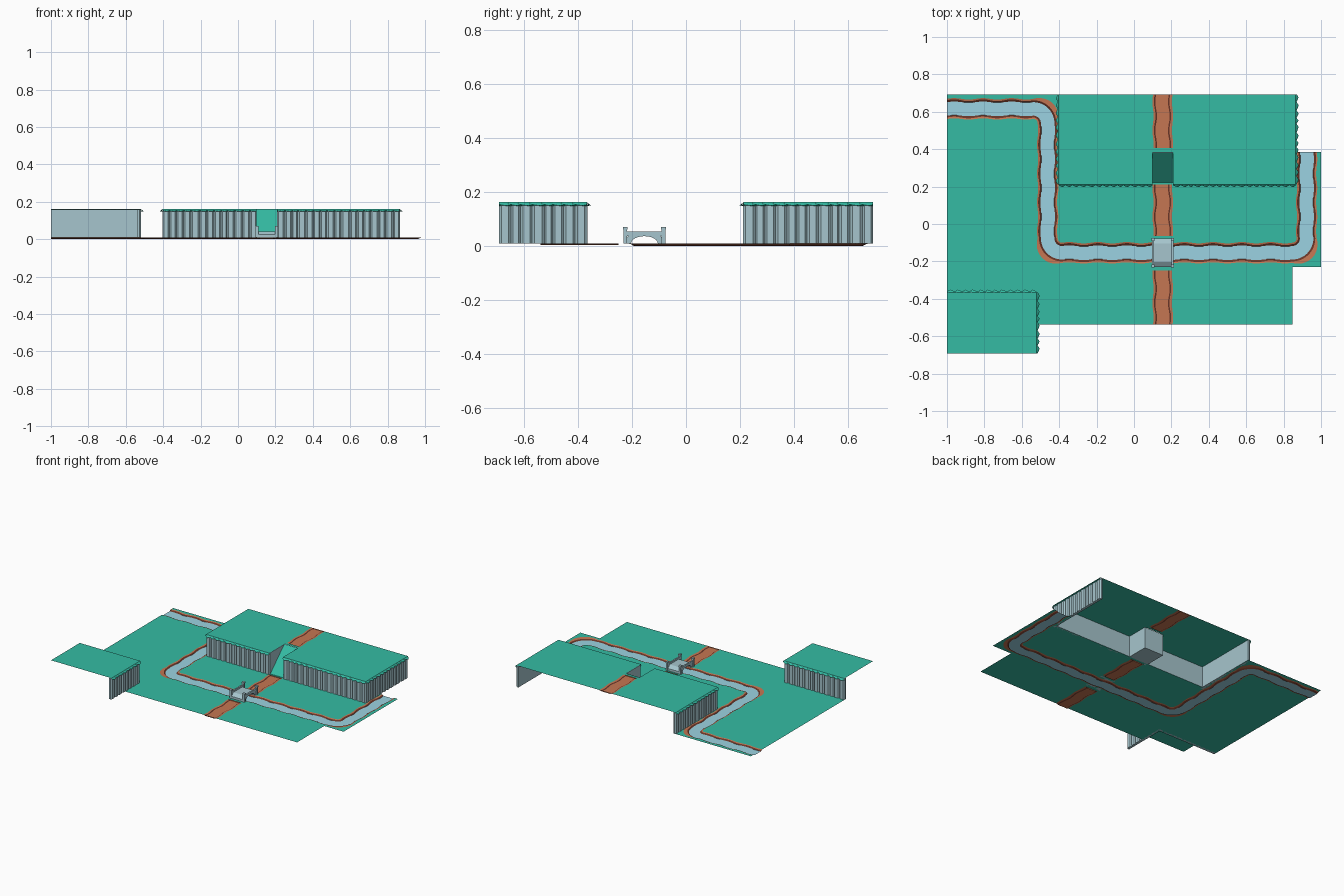
import bpy, math, random
from mathutils import Vector

if "Cube" in bpy.data.objects:
    bpy.data.objects.remove(bpy.data.objects["Cube"])

random.seed(4)
T = 2 / 13                      # tile size
G, H = 0.008, 0.162             # ground and plateau heights
COL = {"grass": (.035, .50, .37), "dirt": (.56, .18, .085), "dark": (.14, .035, .02),
       "water": (.33, .65, .76), "rock": (.38, .56, .61)}
MAT = {}
for k, c in COL.items():
    MAT[k] = bpy.data.materials.new(k)
    MAT[k].diffuse_color = (*c, 1)


def X(c): return -1 + c * T
def Y(r): return (r - 4.5) * T


def mesh(name, verts, faces, mats, idx=None):
    me = bpy.data.meshes.new(name)
    me.from_pydata([tuple(v) for v in verts], [], faces)
    for m in mats:
        me.materials.append(MAT[m])
    if idx:
        me.polygons.foreach_set("material_index", idx)
    me.update()
    ob = bpy.data.objects.new(name, me)
    bpy.context.collection.objects.link(ob)
    return ob


def ribbon(name, rings, strip):
    """Skin rings of points; strip gives the material of each lengthwise band."""
    n = len(rings[0])
    mats = list(dict.fromkeys(strip))
    faces, idx = [], []
    for i in range(len(rings) - 1):
        for j in range(n - 1):
            a = i * n + j
            faces.append((a, a + 1, a + n + 1, a + n))
            idx.append(mats.index(strip[j]))
    return mesh(name, [p for r in rings for p in r], faces, mats, idx)


def sheet(name, rects, z):
    v, f = [], []
    for a, b, c, d in rects:
        k = len(v)
        v += [(X(a), Y(b), z), (X(c), Y(b), z), (X(c), Y(d), z), (X(a), Y(d), z)]
        f.append((k, k + 1, k + 2, k + 3))
    return mesh(name, v, f, ["grass"])


def prism(name, pts, vec, mat):
    n = len(pts)
    v = [Vector(p) for p in pts]
    v += [p + Vector(vec) for p in v]
    f = [tuple(range(n))[::-1], tuple(range(n, 2 * n))]
    f += [(i, (i + 1) % n, (i + 1) % n + n, i + n) for i in range(n)]
    return mesh(name, v, f, [mat])


def box(name, x0, x1, y0, y1, z0, z1, mat):
    return prism(name, [(x0, y0, z0), (x1, y0, z0), (x1, y1, z0), (x0, y1, z0)],
                 (0, 0, z1 - z0), mat)


# Flat grass
sheet("ground", [(3, 1, 7, 2), (0, 2, 7, 3), (8, 1, 12, 3), (0, 3, 3, 8), (4, 4, 7, 6),
                 (8, 4, 12, 6), (7, 2.88, 8, 3), (7, 4, 8, 4.08), (7, 5.88, 8, 6)], G)
sheet("main_plateau_top", [(3.88, 5.88, 7, 9), (8, 5.88, 12.12, 9), (7, 5.88, 7.15, 7),
                           (7.85, 5.88, 8, 7), (7, 7, 8, 7.14)], H)
sheet("small_plateau_top", [(0, 0, 3.12, 2.12)], H)

# River with banks
N = 10
rings = []


def river_ring(point, s):
    w1, w2 = .035 * math.sin(2 * math.pi * s), .03 * math.sin(2 * math.pi * s + math.pi)
    row = []
    for sgn, w in ((1, w1), (-1, w2)):
        prof = [(.5, G), (.35 + w * .7, G), (.30 + w, .006), (.235 + w * .6, 0)]
        if sgn < 0:
            prof.reverse()
        row += [(*point(sgn * d), z) for d, z in prof]
    rings.append(row)


def straight(a, b):
    a, b = Vector(a), Vector(b)
    L = round((b - a).length)
    u = (b - a).normalized()
    n = Vector((-u.y, u.x))
    for i in range(L * N + 1):
        p = a + u * i / N
        river_ring(lambda d: (X(p.x + n.x * d), Y(p.y + n.y * d)), i / N)


def corner(c, a0, a1, outer):
    for i in range(1, 12):
        t = i / 12
        a = math.radians(a0 + (a1 - a0) * t)
        co, si = math.cos(a), math.sin(a)

        def point(d):
            r = .5 + outer * d
            if r > .999:                                 # reach the square tile edge
                r = 1 / max(abs(co), abs(si))
            elif r > .84:                                # wide outer dirt
                r += .12 * math.sin(math.pi * t)
            return X(c[0] + r * co), Y(c[1] + r * si)
        river_ring(point, 0)


straight((0, 8.5), (3, 8.5))
corner((3, 8), 90, 0, 1)
straight((3.5, 8), (3.5, 4))
corner((4, 4), 180, 270, -1)
straight((4, 3.5), (12, 3.5))
corner((12, 4), 270, 360, -1)
straight((12.5, 4), (12.5, 7))
ribbon("river", rings, ["grass", "dirt", "dark", "water", "dark", "dirt", "grass"])


# Dirt paths
def path(name, r0, r1, z):
    out = []
    n = round((r1 - r0) * N)
    for i in range(n + 1):
        r = r0 + (r1 - r0) * i / n
        w = .03 * math.sin(2 * math.pi * r)
        prof = [(-.5, 0), (-.34 + w * .7, 0), (-.28 + w, -.002), (-.23 + w, -.005),
                (.21 + w, -.005), (.26 + w, -.002), (.34 + w * .7, 0), (.5, 0)]
        out.append([(X(7.5 + d), Y(r), z + h) for d, h in prof])
    for e in (0, -1):                                    # close the sunken ends
        flat = [(x, y, z) for x, y, _ in out[e]]
        out.insert(0, flat) if e == 0 else out.append(flat)
    ribbon(name, out, ["grass", "dirt", "dark", "dirt", "dark", "dirt", "grass"])


path("south_path", 1, 2.88, G)
path("middle_path", 4.08, 5.88, G)
path("plateau_path", 7.14, 9, H)


# Cliffs: ribbed rock wall, flat at the back, with a jagged grass lip
def cliff(name, a, b, ext0=0, ext1=0):
    a, b = Vector(a), Vector(b)
    u = (b - a).normalized()
    n = Vector((u.y, -u.x))
    L = (b - a).length

    def P(s, d, z):
        p = a + u * s + n * d
        return (X(p.x), Y(p.y), z)
    s0, s1 = -ext0, L + ext1
    count = round((s1 - s0) * 4)
    cuts = [s0 + (s1 - s0) * (i + (random.uniform(-.15, .15) if 0 < i < count else 0)) / count
            for i in range(count + 1)]
    plan, lip = [P(0, 0, G)], []
    for p, q in zip(cuts, cuts[1:]):
        w = q - p
        plan += [P(p, .07, G), P(p + w * .2, .13, G), P(q - w * .2, .13, G)]
        for k, d, dz in ((0, .15, 0), (.3, .19, -.002), (.6, .22, -.004)):
            s = p + w * k
            lip.append([P(s, .11, H), P(s, d, H - .009 + dz), P(s, .1, H - .014)])
    lip.append([P(s1, .11, H), P(s1, .16, H - .009), P(s1, .1, H - .014)])
    plan += [P(s1, .07, G), P(L, 0, G)]
    prism(name + "_rock", plan, (0, 0, H - .003 - G), "rock")
    ribbon(name + "_grass_lip", lip, ["grass", "grass"])


cliff("west_cliff", (4, 9), (4, 6), 0, .12)
cliff("south_cliff_left", (4, 6), (7.15, 6), .12, 0)
cliff("south_cliff_right", (7.85, 6), (12, 6), 0, .12)
cliff("east_cliff", (12, 6), (12, 9), .12, 0)
cliff("small_north_cliff", (3, 2), (0, 2), .12, 0)
cliff("small_east_cliff", (3, 0), (3, 2), 0, .12)

# Ramp through the cliff, in a rock block
for side, c0, c1 in (("left", 7, 7.15), ("right", 7.85, 8)):
    box("ramp_wall_" + side, X(c0), X(c1), Y(6), Y(7), G, H - .002, "rock")
box("ramp_base", X(7), X(8), Y(6), Y(7), G - .001, G + .001, "rock")
box("ramp_back", X(7), X(8), Y(7) - .002, Y(7), G, H - .002, "rock")
x0 = X(7.15)
prism("ramp", [(x0, Y(5.95), G + .001), (x0, Y(7) - .002, G + .001), (x0, Y(7) - .002, H)],
      (.7 * T, 0, 0), "grass")

# Stone bridge
bx0, bx1, cy = X(7.5) - .052, X(7.5) + .052, Y(3.5)
arch = [(bx0, cy - .05 * math.cos(math.pi * i / 12), G + .028 * math.sin(math.pi * i / 12))
        for i in range(13)]
deck = [(bx0, cy - .076, G)] + arch + [(bx0, cy + .076, G), (bx0, cy + .076, .024),
                                       (bx0, cy + .05, .042), (bx0, cy - .05, .042),
                                       (bx0, cy - .076, .024)]
prism("bridge_arch", deck, (bx1 - bx0, 0, 0), "rock")
for sx, side in ((-1, "left"), (1, "right")):
    px = X(7.5) + sx * .052
    box("bridge_rail_" + side, px - .005, px + .005, cy - .07, cy + .07, .036, .054, "rock")
    for sy, end in ((-1, "front"), (1, "back")):
        py = cy + sy * .071
        box(f"bridge_post_{side}_{end}", px - .007, px + .007, py - .007, py + .007, G, .062, "rock")
        box(f"bridge_cap_{side}_{end}", px - .009, px + .009, py - .009, py + .009, .060, .070, "rock")

for m in bpy.data.materials:
    if m.users and not m.is_grease_pencil:
        m.use_nodes = True
        m.node_tree.nodes["Principled BSDF"].inputs["Base Color"].default_value = m.diffuse_color
